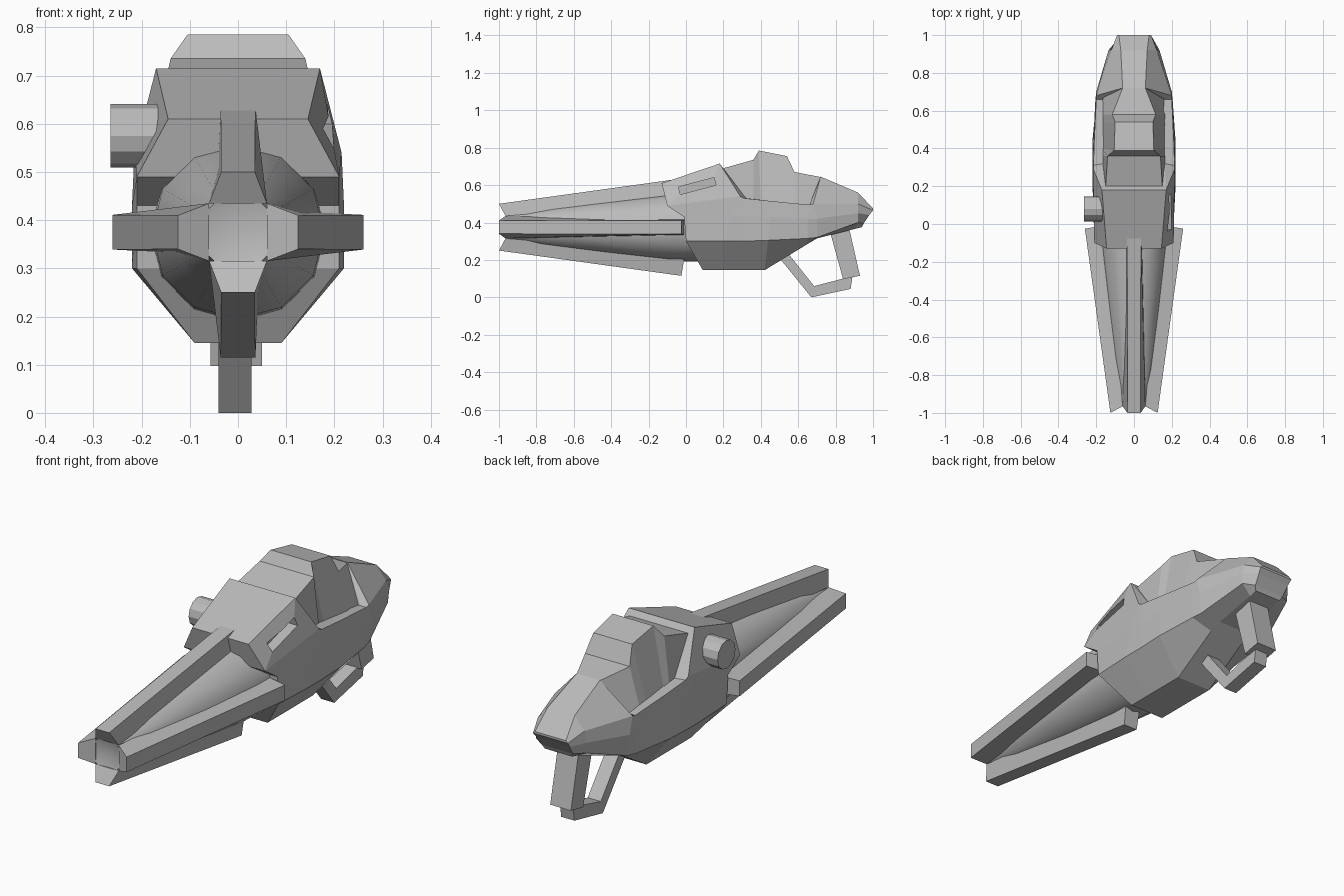
import bpy
import bmesh
from math import pi, cos, sin
from mathutils import Matrix, Vector

if "Cube" in bpy.data.objects:
    bpy.data.objects.remove(bpy.data.objects["Cube"], do_unlink=True)

GREY = (0.5, 0.5, 0.5, 1)
metal = bpy.data.materials.new("plain grey")
metal.use_nodes = True
metal.diffuse_color = GREY
for node in metal.node_tree.nodes:
    if node.type == "BSDF_PRINCIPLED":
        node.inputs["Base Color"].default_value = GREY


def finish(name, bm):
    """Turn a bmesh into a named object with the shared material."""
    bmesh.ops.recalc_face_normals(bm, faces=bm.faces)
    mesh = bpy.data.meshes.new(name)
    bm.to_mesh(mesh)
    bm.free()
    mesh.materials.append(metal)
    obj = bpy.data.objects.new(name, mesh)
    bpy.context.collection.objects.link(obj)
    return obj


def mirrored_loft(name, stations):
    """Skin half sections (bottom to top) mirrored across x."""
    bm = bmesh.new()
    rings = []
    for row in stations:
        half = [bm.verts.new(p) for p in row]
        other = [bm.verts.new((-x, y, z)) for x, y, z in row]
        rings.append(half + other[::-1])
    count = len(rings[0])
    for a, b in zip(rings, rings[1:]):
        for i in range(count):
            j = (i + 1) % count
            bm.faces.new((a[i], a[j], b[j], b[i]))
    for ring in (rings[0], rings[-1]):
        for i in range(count // 2 - 1):
            bm.faces.new((ring[i], ring[i + 1], ring[-i - 2], ring[-i - 1]))
    return finish(name, bm)


def prism(name, outline, x_low, x_high):
    """Extrude a side outline of (y, z) points across x."""
    bm = bmesh.new()
    low = [bm.verts.new((x_low, y, z)) for y, z in outline]
    face = bm.faces.new(low)
    extruded = bmesh.ops.extrude_face_region(bm, geom=[face])["geom"]
    moved = [g for g in extruded if isinstance(g, bmesh.types.BMVert)]
    bmesh.ops.translate(bm, verts=moved, vec=(x_high - x_low, 0, 0))
    return finish(name, bm)


# Hull: rows run bottom edge, chine, side, shoulder, upper edge
hull = mirrored_loft("hull", [
    # hood front
    [(.09, .09, .145), (.21, 0, .3), (.21, -.01, .43), (.21, -.1, .49), (.145, -.13, .61)],
    # hood back edge
    [(.09, .2, .145), (.22, .2, .3), (.22, .24, .43), (.215, .29, .54), (.17, .18, .715)],
    # ledge beside the canopy
    [(.09, .3, .145), (.22, .3, .3), (.22, .31, .43), (.215, .31, .53), (.165, .32, .53)],
    [(.09, .42, .145), (.22, .44, .305), (.215, .45, .43), (.21, .45, .515), (.165, .45, .515)],
    [(.09, .65, .285), (.2, .65, .315), (.205, .65, .42), (.2, .66, .495), (.17, .66, .495)],
    # tail
    [(.08, .7, .315), (.19, .7, .32), (.2, .7, .42), (.2, .68, .5), (.06, .72, .645)],
    [(.07, .9, .365), (.13, .92, .4), (.135, .92, .45), (.12, .92, .5), (.07, .92, .56)],
    [(.07, .94, .375), (.08, .95, .395), (.085, .98, .44), (.09, 1, .465), (.08, 1, .475)],
])

# Slot cut in the left cheek
cutter = prism("slot_cutter", [(-.04, .59), (.15, .64), (.16, .6), (-.03, .55)], .15, .3)
cutter.hide_render = True
cut = hull.modifiers.new("slot", "BOOLEAN")
cut.operation = "DIFFERENCE"
cut.solver = "EXACT"
cut.object = cutter
bpy.context.view_layer.objects.active = hull
bpy.ops.object.modifier_apply(modifier=cut.name)
bpy.data.objects.remove(cutter, do_unlink=True)

# Canopy: each entry is ridge half width, ridge y, ridge z, base y
ridge = [(.15, .2, .69, .22), (.14, .36, .735, .36), (.105, .39, .785, .4),
         (.1, .54, .755, .53), (.115, .58, .67, .58), (.06, .72, .643, .69)]
mirrored_loft("canopy", [[(.17, base, .48), (w, y, z)] for w, y, z, base in ridge])

# Barrel: twelve sided flared tube with a dished muzzle
AXIS_Z = .375
SIDES = 12
bm = bmesh.new()
rings = []
for y, radius in ((-.965, .08), (-.5, .135), (-.1, .18), (.08, .185)):
    rings.append([bm.verts.new((radius * sin(i * 2 * pi / SIDES), y,
                                AXIS_Z + radius * cos(i * 2 * pi / SIDES)))
                  for i in range(SIDES)])
muzzle = bm.verts.new((0, -.94, AXIS_Z))
for i in range(SIDES):
    j = (i + 1) % SIDES
    for a, b in zip(rings, rings[1:]):
        bm.faces.new((a[i], a[j], b[j], b[i]))
    bm.faces.new((muzzle, rings[0][j], rings[0][i]))
bm.faces.new(rings[-1])
barrel = finish("barrel", bm)
bpy.ops.object.select_all(action="DESELECT")
barrel.select_set(True)
bpy.context.view_layer.objects.active = barrel
bpy.ops.object.shade_smooth_by_angle(angle=pi / 4)

# Four tapering rails around the barrel
for turn, name in enumerate(("top_rail", "left_rail", "bottom_rail", "right_rail")):
    rail = mirrored_loft(name, [
        [(.06, -.965, .06), (.035, -1, .125)],
        [(.042, -.005, .14), (.036, -.025, .26)],
    ])
    spin = Matrix.Rotation(turn * pi / 2, 4, "Y")
    rail.data.transform(Matrix.Translation(Vector((0, 0, AXIS_Z))) @ spin)

# Side knob
bm = bmesh.new()
bmesh.ops.create_cone(bm, cap_ends=True, segments=SIDES, radius1=.066, radius2=.066, depth=.12)
placing = Matrix.Translation(Vector((-.205, .08, .575))) @ Matrix.Rotation(pi / 2, 4, "Y")
bmesh.ops.transform(bm, matrix=placing, verts=bm.verts)
finish("side_knob", bm)

# Rear grip and the guard in front of it
prism("grip", [(.77, .35), (.87, .38), (.93, .115), (.84, .097)], -.057, .05)
prism("guard", [(.5, .21), (.67, 0), (.88, .045), (.89, .11),
                (.84, .1), (.685, .06), (.55, .23)], -.04, .028)
